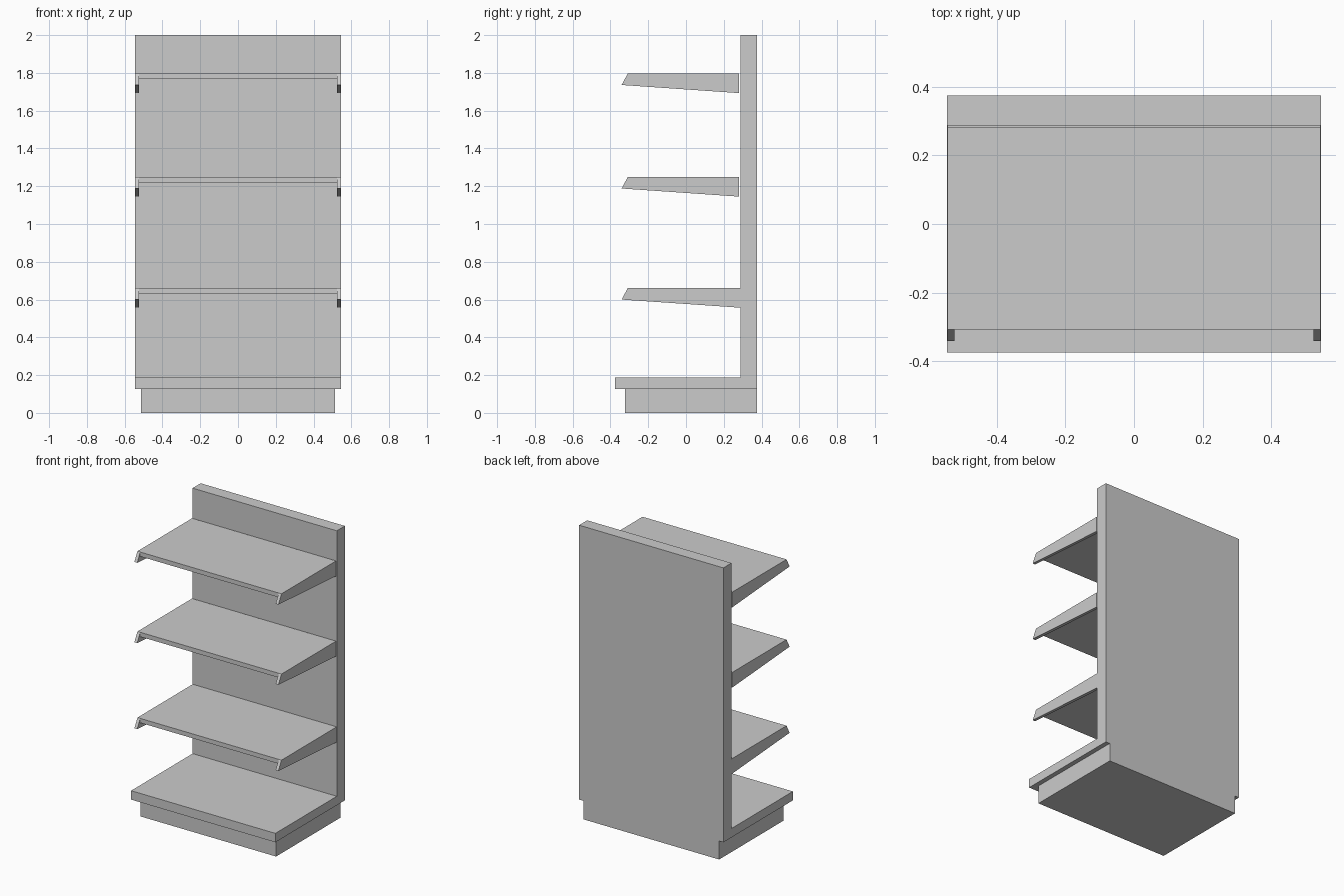
import bpy
import bmesh

if "Cube" in bpy.data.objects:
    bpy.data.objects.remove(bpy.data.objects["Cube"])

HALF = 0.545        # half width of the unit
PANEL_Y = 0.288     # front face of the back panel


def extrude_profile(name, pts, x0, x1):
    """Extrude a (y, z) outline along x as a closed solid."""
    bm = bmesh.new()
    face = bm.faces.new([bm.verts.new((x0, y, z)) for y, z in pts])
    ext = bmesh.ops.extrude_face_region(bm, geom=[face])
    verts = [g for g in ext["geom"] if isinstance(g, bmesh.types.BMVert)]
    bmesh.ops.translate(bm, verts=verts, vec=(x1 - x0, 0, 0))
    bmesh.ops.recalc_face_normals(bm, faces=bm.faces)
    mesh = bpy.data.meshes.new(name)
    bm.to_mesh(mesh)
    bm.free()
    obj = bpy.data.objects.new(name, mesh)
    bpy.context.collection.objects.link(obj)
    return obj


def box(name, x, y0, y1, z0, z1):
    return extrude_profile(name, [(y0, z0), (y1, z0), (y1, z1), (y0, z1)], -x, x)


# Recessed plinth
box("plinth", 0.513, -0.322, 0.375, 0.0, 0.126)

# Back panel and bottom deck form one L-shaped body
extrude_profile("back_panel_and_deck",
                [(-0.375, 0.126), (0.375, 0.126), (0.375, 2.0),
                 (PANEL_Y, 2.0), (PANEL_Y, 0.187), (-0.375, 0.187)],
                -HALF, HALF)

# Shelves: thin board between two tapered side brackets
for i, (top, back) in enumerate([(0.661, PANEL_Y), (1.249, 0.281), (1.797, 0.281)], 1):
    box(f"shelf_board_{i}", 0.523, -0.308, back, top - 0.03, top)
    bracket = [(-0.308, top), (-0.341, top - 0.061),
               (back, top - 0.104), (back, top)]
    for side, s in (("left", -1), ("right", 1)):
        extrude_profile(f"shelf_bracket_{side}_{i}", bracket, s * 0.523, s * 0.544)
